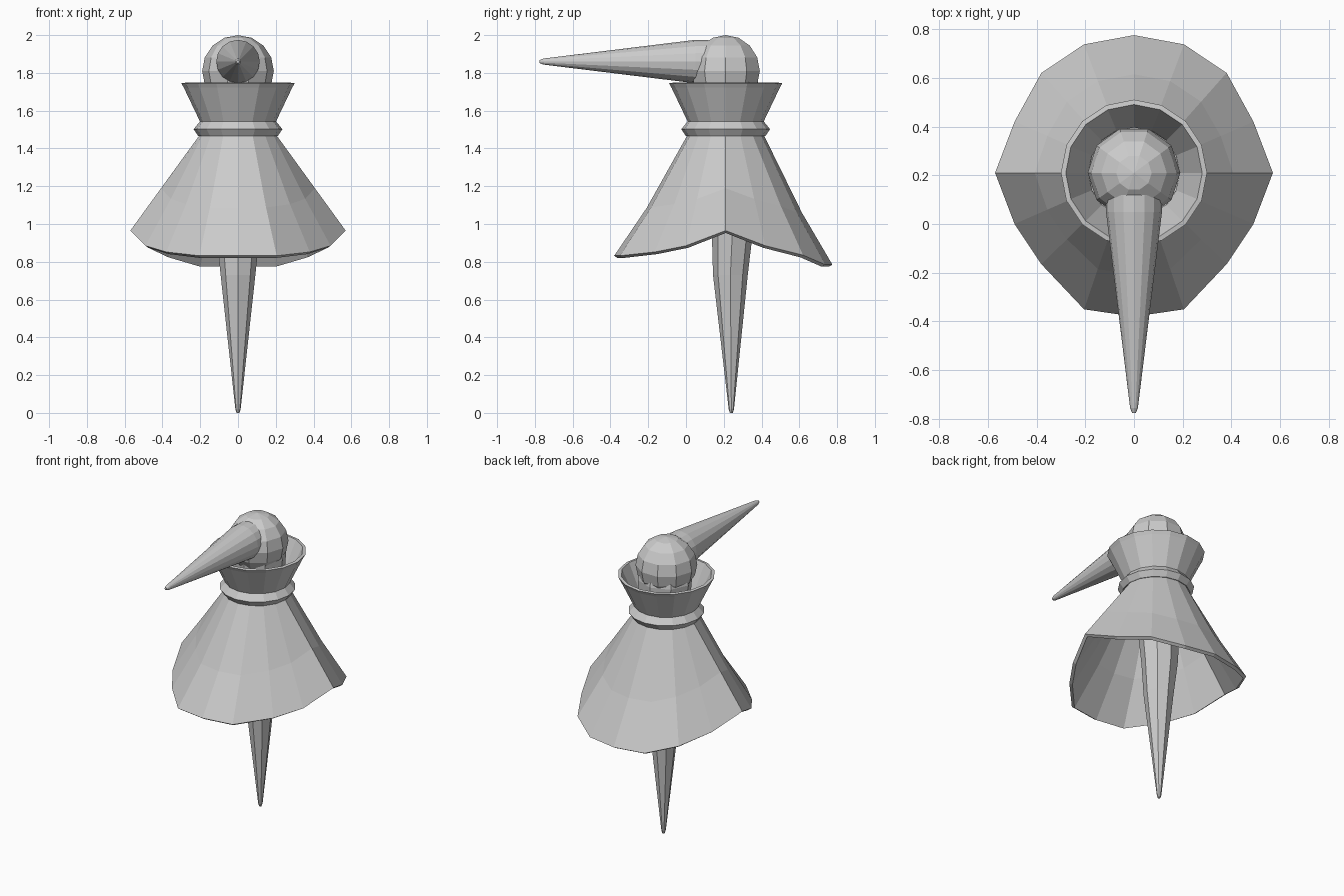
import bpy
from math import sin, cos, pi

if "Cube" in bpy.data.objects:
    bpy.data.objects.remove(bpy.data.objects["Cube"])

AXIS_Y = 0.21


def make_mesh(name, rings, cap_start=False, cap_end=False, loop=False):
    """Bridge equal-sized rings of points into one flat-shaded object."""
    n = len(rings[0])
    verts = [p for r in rings for p in r]
    faces = []
    count = len(rings)
    for i in range(count if loop else count - 1):
        a, b = i * n, ((i + 1) % count) * n
        for k in range(n):
            j = (k + 1) % n
            faces.append((a + k, a + j, b + j, b + k))
    if cap_start:
        faces.append(tuple(reversed(range(n))))
    if cap_end:
        faces.append(tuple(range((count - 1) * n, count * n)))
    mesh = bpy.data.meshes.new(name)
    mesh.from_pydata(verts, [], faces)
    obj = bpy.data.objects.new(name, mesh)
    bpy.context.collection.objects.link(obj)
    return obj


def ring(rx, ry, z, y=AXIS_Y, n=16, start=0.0):
    return [(rx * cos(start + 2 * pi * k / n), y + ry * sin(start + 2 * pi * k / n), z)
            for k in range(n)]


# Cape: round neck flaring to a hem that lifts at both sides
back = [(.57, .21, .965), (.49, .42, .885), (.38, .62, .835), (.205, .737, .785), (0, .775, .785)]
front = [(.49, 0, .885), (.38, -.165, .852), (.205, -.35, .832), (0, -.38, .832)]


def mirrored(p):
    return (-p[0], p[1], p[2])


hem = back + [mirrored(p) for p in back[3::-1]]
hem += [mirrored(p) for p in front[:3]] + front[::-1]
neck = ring(.2, .2, 1.475)
middle = []
for k, (a, b) in enumerate(zip(neck, hem)):
    t = 0.56
    sag = 0.03 * abs(sin(2 * pi * k / 16))
    middle.append((a[0] + (b[0] - a[0]) * t, a[1] + (b[1] - a[1]) * t,
                   a[2] + (b[2] - a[2]) * t - sag))
cape = make_mesh("cape", [hem, middle, neck])
solid = cape.modifiers.new("thickness", 'SOLIDIFY')
solid.thickness = 0.022
solid.offset = -1

# Neck band and flared open collar
make_mesh("neck_band", [ring(r, r, z) for r, z in
          [(.188, 1.465), (.21, 1.465), (.235, 1.502), (.2, 1.545), (.188, 1.545)]], loop=True)
make_mesh("collar", [ring(r, r, z) for r, z in
          [(.2, 1.54), (.287, 1.722), (.3, 1.745), (.28, 1.748), (.186, 1.54)]], loop=True)

# Body: a slim spike widening up into the collar
body = [(.008, .008, 0, .24), (.014, .014, .02, .24), (.092, .092, .73, .235),
        (.115, .108, .95, .245), (.15, .14, 1.4, .23), (.175, .162, 1.72, .225),
        (.16, .15, 1.8, .22)]
make_mesh("body", [ring(rx, ry, z, y, 8) for rx, ry, z, y in body],
          cap_start=True, cap_end=True)

# Head
bpy.ops.mesh.primitive_uv_sphere_add(segments=10, ring_count=8, radius=0.19,
                                     location=(0, AXIS_Y, 1.81), rotation=(0, 0, pi / 2))
bpy.context.object.name = "head"

# Long beak pointing forward
beak = [(.115, .12), (.115, .05), (.016, -.755), (.008, -.775)]
make_mesh("beak", [[(r * cos(2 * pi * k / 16), y, 1.86 + r * sin(2 * pi * k / 16))
                    for k in range(16)] for r, y in beak],
          cap_start=True, cap_end=True)
